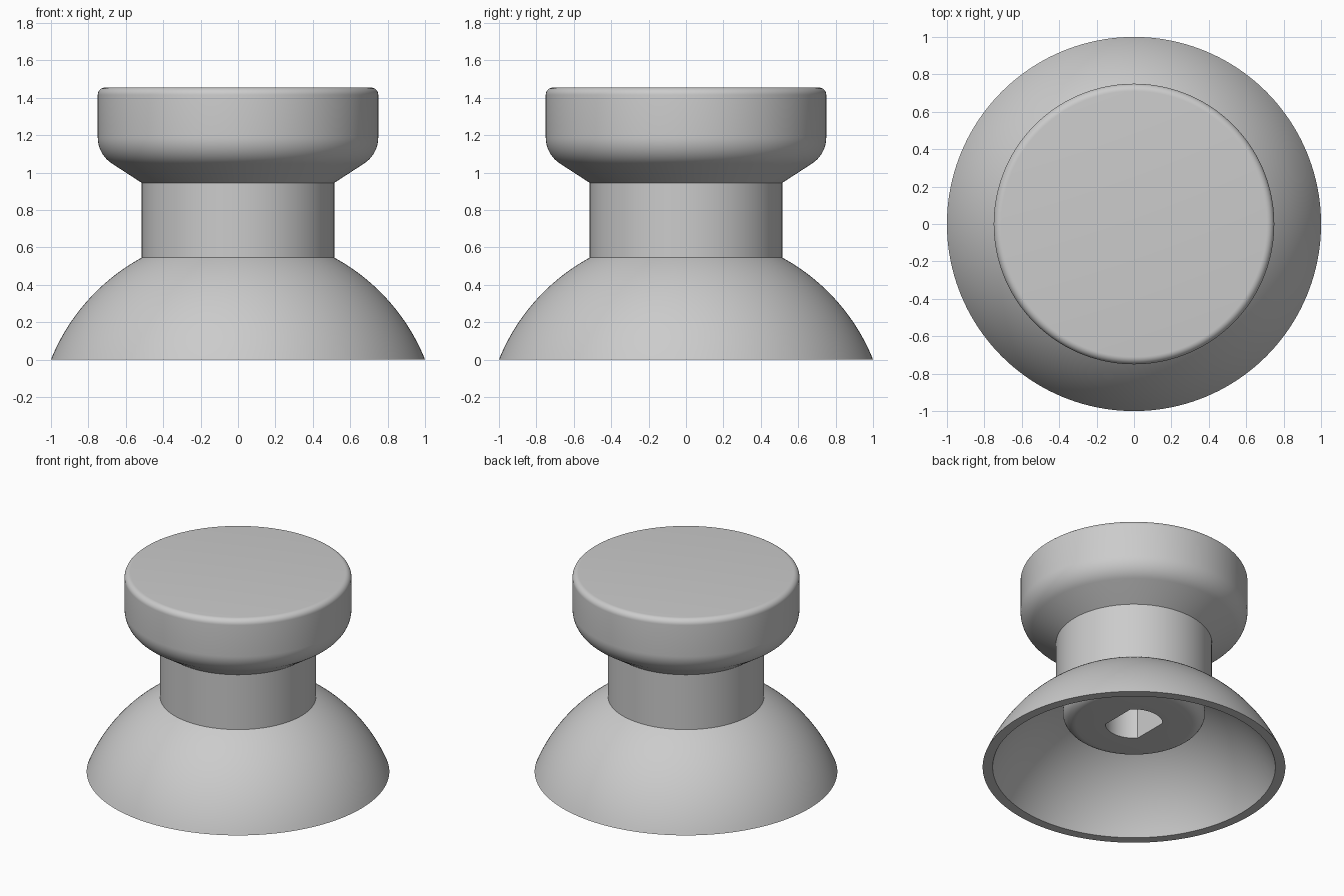
import bpy, bmesh
from math import cos, sin, pi, radians, asin

SEGMENTS = 160

cube = bpy.data.objects.get("Cube")
if cube:
    bpy.data.objects.remove(cube, do_unlink=True)

grey = bpy.data.materials.new("plain grey")
grey.use_nodes = True
colour = (0.6, 0.6, 0.6, 1)
grey.diffuse_color = colour
grey.node_tree.nodes["Principled BSDF"].inputs["Base Color"].default_value = colour


def arc(r, z, radius, start, end, steps):
    """Points (radius, height) along an arc; angles in radians."""
    angles = [start + (end - start) * i / steps for i in range(steps + 1)]
    return [(r + radius * cos(a), z + radius * sin(a)) for a in angles]


def lathe(name, profile, flat=None):
    """Revolve a profile about z; flat limits |x| to cut two flats."""
    bm = bmesh.new()
    rings = []
    for r, z in profile:
        ring = []
        for i in range(SEGMENTS):
            a = 2 * pi * i / SEGMENTS
            x = r * cos(a)
            if flat and r <= BORE:
                x = max(-flat, min(flat, x))
            ring.append(bm.verts.new((x, r * sin(a), z)))
        rings.append(ring)
    for low, high in zip(rings, rings[1:]):
        for i in range(SEGMENTS):
            j = (i + 1) % SEGMENTS
            bm.faces.new((low[i], low[j], high[j], high[i]))
    bmesh.ops.remove_doubles(bm, verts=bm.verts, dist=1e-5)
    mesh = bpy.data.meshes.new(name)
    bm.to_mesh(mesh)
    bm.free()
    mesh.materials.append(grey)
    obj = bpy.data.objects.new(name, mesh)
    bpy.context.collection.objects.link(obj)
    bpy.ops.object.select_all(action="DESELECT")
    obj.select_set(True)
    bpy.context.view_layer.objects.active = obj
    bpy.ops.object.shade_smooth_by_angle(angle=radians(25))
    return obj


# Main dimensions
NECK, NECK_LOW, NECK_TOP = 0.515, 0.545, 0.945
HEAD, TOP, BORE = 0.75, 1.455, 0.19
CENTRE, OUTER, INNER = -0.402, 1.078, 1.017
BOSS, BOSS_EDGE, BOSS_LOW = 0.47, 0.385, 0.33

# Hollow spherical skirt: inside going down, rim, outside going up
boss_joint = pi - asin(BOSS / INNER) - pi / 2
inside = arc(0, CENTRE, INNER, boss_joint, asin(-CENTRE / INNER), 24)
outside = arc(0, CENTRE, OUTER, asin(-CENTRE / OUTER),
              pi / 2 - asin(NECK / OUTER), 24)
lathe("hollow_skirt", inside + outside)

# Straight neck
lathe("neck", [(NECK, NECK_LOW), (NECK, NECK_TOP)])

# Head with a coned, rounded underside and a softened top edge
lathe("head", [(NECK, NECK_TOP)]
      + arc(HEAD - 0.166, 1.188, 0.166, radians(-57), 0, 12)
      + arc(HEAD - 0.04, TOP - 0.04, 0.04, 0, pi / 2, 8)
      + [(0, TOP)])

# Inner boss with a double-flat shaft bore and a rounded lower edge
rounding = BOSS - BOSS_EDGE
lathe("shaft_boss", [(0, 0.9), (BORE, 0.9), (BORE, BOSS_LOW)]
      + arc(BOSS_EDGE, BOSS_LOW + rounding, rounding, -pi / 2, 0, 8)
      + [inside[0]], flat=0.14)
